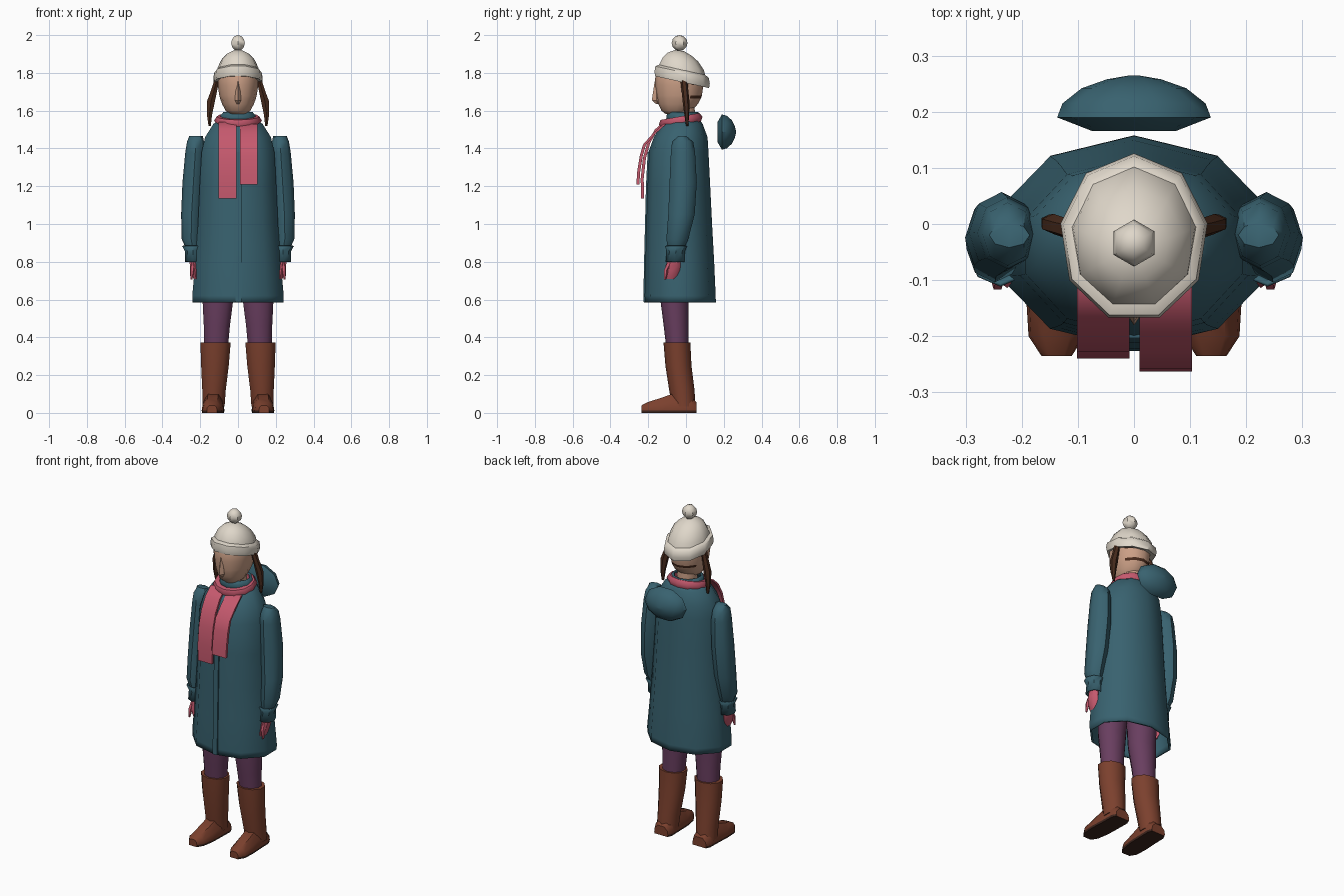
import bpy, bmesh, math


def material(name, rgb):
    m = bpy.data.materials.new(name)
    m.diffuse_color = (*rgb, 1)
    return m


TEAL = material("teal cloth", (0.040, 0.122, 0.160))
PINK = material("pink wool", (0.56, 0.10, 0.155))
SKIN = material("skin", (0.60, 0.35, 0.24))
CREAM = material("cream wool", (0.74, 0.68, 0.59))
HAIR = material("dark brown hair", (0.065, 0.024, 0.012))
BOOT = material("brown leather", (0.20, 0.052, 0.027))
SOLE = material("dark sole", (0.045, 0.018, 0.012))
PLUM = material("plum leggings", (0.14, 0.048, 0.115))


def finish(ob, mats, angle=45):
    for m in mats:
        ob.data.materials.append(m)
    bpy.ops.object.select_all(action='DESELECT')
    ob.select_set(True)
    bpy.context.view_layer.objects.active = ob
    bpy.ops.object.shade_smooth_by_angle(angle=math.radians(angle))
    return ob


def skin_rings(name, rings, mats, caps=(True, True), angle=45, rule=None):
    """Join point rings into a tube; rule(centre) picks the material index."""
    bm = bmesh.new()
    vs = [[bm.verts.new(p) for p in r] for r in rings]
    n = len(rings[0])
    for a, b in zip(vs, vs[1:]):
        for i in range(n):
            j = (i + 1) % n
            bm.faces.new((a[i], a[j], b[j], b[i]))
    if caps[0]:
        bm.faces.new(vs[0][::-1])
    if caps[1]:
        bm.faces.new(vs[-1])
    bmesh.ops.recalc_face_normals(bm, faces=bm.faces)
    if rule:
        for f in bm.faces:
            f.material_index = rule(f.calc_center_median())
    me = bpy.data.meshes.new(name)
    bm.to_mesh(me)
    bm.free()
    ob = bpy.data.objects.new(name, me)
    bpy.context.collection.objects.link(ob)
    return finish(ob, mats, angle)


def loft(name, rings, n, mats, tilt=0, **kw):
    """Stack ellipses (z, cx, cy, rx, ry); tilt raises z towards the front."""
    wide = max(math.sin(2 * math.pi * i / n) for i in range(n))
    out = []
    for z, cx, cy, rx, ry in rings:
        ring = []
        for i in range(n):
            a = 2 * math.pi * i / n
            dy = ry * math.cos(a)
            ring.append((cx + rx * math.sin(a) / wide, cy + dy, z - tilt * dy))
        out.append(ring)
    return skin_rings(name, out, mats, **kw)


def thicken(ob, t, offset=-1):
    m = ob.modifiers.new("thickness", 'SOLIDIFY')
    m.thickness, m.offset = t, offset
    return ob


def ribbon(name, path, x0, x1, thick, mat):
    """Flat strip following (y, z) points."""
    rings = [[(x0, y, z), (x1, y, z), (x1, y + thick, z), (x0, y + thick, z)]
             for y, z in path]
    return skin_rings(name, rings, [mat])


# Coat body, open at the hem
coat = loft("coat", [
    (0.585, 0, -0.032, 0.240, 0.190), (0.62, 0, -0.033, 0.242, 0.190),
    (0.80, 0, -0.035, 0.226, 0.184), (1.00, 0, -0.038, 0.212, 0.176),
    (1.20, 0, -0.040, 0.203, 0.168), (1.38, 0, -0.040, 0.193, 0.159),
    (1.46, 0, -0.028, 0.174, 0.142), (1.53, 0, -0.020, 0.130, 0.108),
    (1.555, 0, -0.015, 0.09, 0.085)], 10, [TEAL], caps=(False, False))
thicken(coat, 0.012)
ribbon("coat_placket", [(-0.226, 0.587), (-0.222, 0.8), (-0.212, 1.2), (-0.203, 1.38)],
       -0.012, 0.018, 0.012, TEAL)
collar = loft("collar", [(1.53, 0, -0.015, 0.10, 0.092), (1.575, 0, -0.015, 0.092, 0.088),
              (1.592, 0, -0.015, 0.078, 0.08)], 10, [TEAL], caps=(False, False))
thicken(collar, 0.01)

# Hood hanging behind the shoulders
hood_rings = []
for y, s in ((0.166, 0.55), (0.19, 1.0), (0.215, 0.93), (0.242, 0.68), (0.258, 0.35), (0.265, 0.05)):
    hood_rings.append([(0.137 * s * math.cos(k * math.pi / 5),
                        y, 1.487 + 0.098 * s * math.sin(k * math.pi / 5)) for k in range(10)])
skin_rings("hood", hood_rings, [TEAL])

# Scarf loop and two hanging ends
bpy.ops.mesh.primitive_torus_add(major_segments=12, minor_segments=6, major_radius=0.1,
                                 minor_radius=0.026, location=(0, -0.028, 1.547),
                                 rotation=(math.radians(10), 0, 0))
loop = bpy.context.object
loop.name = "scarf_loop"
loop.scale = (1, 0.93, 1)
finish(loop, [PINK], 60)
ribbon("scarf_end_long", [(-0.12, 1.54), (-0.165, 1.50), (-0.205, 1.43), (-0.228, 1.35),
                          (-0.240, 1.24), (-0.238, 1.135)], -0.102, -0.008, 0.016, PINK)
ribbon("scarf_end_short", [(-0.12, 1.53), (-0.175, 1.48), (-0.228, 1.42), (-0.245, 1.36),
                           (-0.258, 1.28), (-0.263, 1.21)], 0.01, 0.103, 0.016, PINK)


# Head, with hair at the back under the hat
def head_rule(c):
    back = c.y > 0.0 and c.z > 1.735
    streak = c.y > 0.02 and 1.665 < c.z < 1.68
    return 1 if back or streak else 0


loft("head", [
    (1.582, 0, -0.055, 0.045, 0.052), (1.600, 0, -0.050, 0.066, 0.080),
    (1.635, 0, -0.042, 0.084, 0.105), (1.665, 0, -0.038, 0.095, 0.117),
    (1.680, 0, -0.037, 0.099, 0.121), (1.735, 0, -0.036, 0.107, 0.128),
    (1.80, 0, -0.036, 0.107, 0.126), (1.85, 0, -0.036, 0.08, 0.095)],
    12, [SKIN, HAIR], rule=head_rule)
loft("neck", [(1.50, 0, -0.01, 0.055, 0.06), (1.64, 0, -0.015, 0.055, 0.06)], 10, [SKIN])
loft("nose", [(1.635, 0, -0.150, 0.006, 0.008), (1.655, 0, -0.155, 0.017, 0.026),
              (1.70, 0, -0.157, 0.013, 0.017), (1.755, 0, -0.158, 0.004, 0.008)],
     4, [SKIN], angle=20)

# Knitted hat: rolled brim, crown and pompom
loft("hat_brim", [
    (1.755, 0, -0.025, 0.112, 0.130), (1.752, 0, -0.025, 0.127, 0.147),
    (1.775, 0, -0.025, 0.131, 0.151), (1.805, 0, -0.025, 0.126, 0.146),
    (1.818, 0, -0.025, 0.108, 0.125)], 9, [CREAM], tilt=0.22)
loft("hat_crown", [
    (1.79, 0, -0.026, 0.114, 0.132), (1.83, 0, -0.028, 0.108, 0.122),
    (1.872, 0, -0.032, 0.088, 0.096), (1.900, 0, -0.036, 0.062, 0.064),
    (1.918, 0, -0.036, 0.025, 0.025)], 9, [CREAM], tilt=0.12)
bpy.ops.mesh.primitive_uv_sphere_add(segments=6, ring_count=6, radius=0.042,
                                     location=(0, -0.034, 1.958))
bpy.context.object.name = "hat_pompom"
finish(bpy.context.object, [CREAM], 50)

# Paired parts
for s, side in ((-1, "left"), (1, "right")):
    def limb(name, rings, n, mats, **kw):
        return loft(f"{name}_{side}", [(z, s * x, y, a, b) for z, x, y, a, b in rings],
                    n, mats, **kw)

    limb("braid", [(1.78, 0.108, -0.012, 0.012, 0.020), (1.71, 0.126, -0.006, 0.016, 0.018),
                   (1.65, 0.143, 0.000, 0.021, 0.018), (1.58, 0.151, 0.004, 0.014, 0.013),
                   (1.52, 0.150, 0.006, 0.006, 0.006)], 6, [HAIR])
    limb("sleeve", [(1.465, 0.222, -0.020, 0.036, 0.022), (1.435, 0.225, -0.018, 0.045, 0.056),
                    (1.38, 0.226, -0.016, 0.053, 0.064), (1.22, 0.236, -0.015, 0.058, 0.072),
                    (1.05, 0.246, -0.024, 0.055, 0.070), (0.92, 0.248, -0.046, 0.050, 0.058),
                    (0.875, 0.240, -0.052, 0.038, 0.044)], 8, [TEAL])
    cuff = limb("cuff", [(0.885, 0.238, -0.053, 0.052, 0.053), (0.855, 0.238, -0.054, 0.036, 0.042),
                         (0.800, 0.236, -0.058, 0.040, 0.044)], 8, [TEAL],
                caps=(False, False), angle=30)
    thicken(cuff, 0.006)
    limb("mitten", [(0.84, 0.236, -0.058, 0.022, 0.028), (0.78, 0.234, -0.068, 0.021, 0.040),
                    (0.73, 0.226, -0.076, 0.018, 0.038), (0.69, 0.216, -0.080, 0.009, 0.020)],
         6, [PINK])
    limb("thumb", [(0.80, 0.238, -0.085, 0.012, 0.014), (0.755, 0.243, -0.106, 0.011, 0.013),
                   (0.705, 0.247, -0.112, 0.005, 0.006)], 5, [PINK])

    limb("legging", [(0.80, 0.100, -0.055, 0.088, 0.085), (0.585, 0.107, -0.060, 0.080, 0.074),
                     (0.46, 0.112, -0.052, 0.069, 0.066), (0.34, 0.116, -0.046, 0.062, 0.058)],
         10, [PLUM])
    limb("boot_shaft", [(0.372, 0.119, -0.048, 0.066, 0.060), (0.372, 0.119, -0.048, 0.080, 0.071),
                        (0.25, 0.122, -0.040, 0.073, 0.069), (0.12, 0.127, -0.022, 0.062, 0.067),
                        (0.035, 0.130, -0.012, 0.059, 0.063)], 10, [BOOT])

    # Foot with a flat dark sole, toes turned slightly out
    foot = []
    for y, cx, w, top in ((0.056, 0.128, 0.044, 0.055), (0.03, 0.129, 0.055, 0.085),
                          (-0.06, 0.131, 0.055, 0.105), (-0.13, 0.134, 0.056, 0.080),
                          (-0.20, 0.138, 0.048, 0.058), (-0.235, 0.138, 0.026, 0.040)):
        prof = ((-1, 0.0), (-1.04, 0.012), (-0.95, 0.45 * top + 0.01), (-0.5, top),
                (0.5, top), (0.95, 0.45 * top + 0.01), (1.04, 0.012), (1, 0.0))
        foot.append([(s * cx + w * u, y, z) for u, z in prof])
    skin_rings(f"boot_foot_{side}", foot, [BOOT, SOLE], angle=40,
               rule=lambda c: 1 if c.z < 0.012 else 0)
